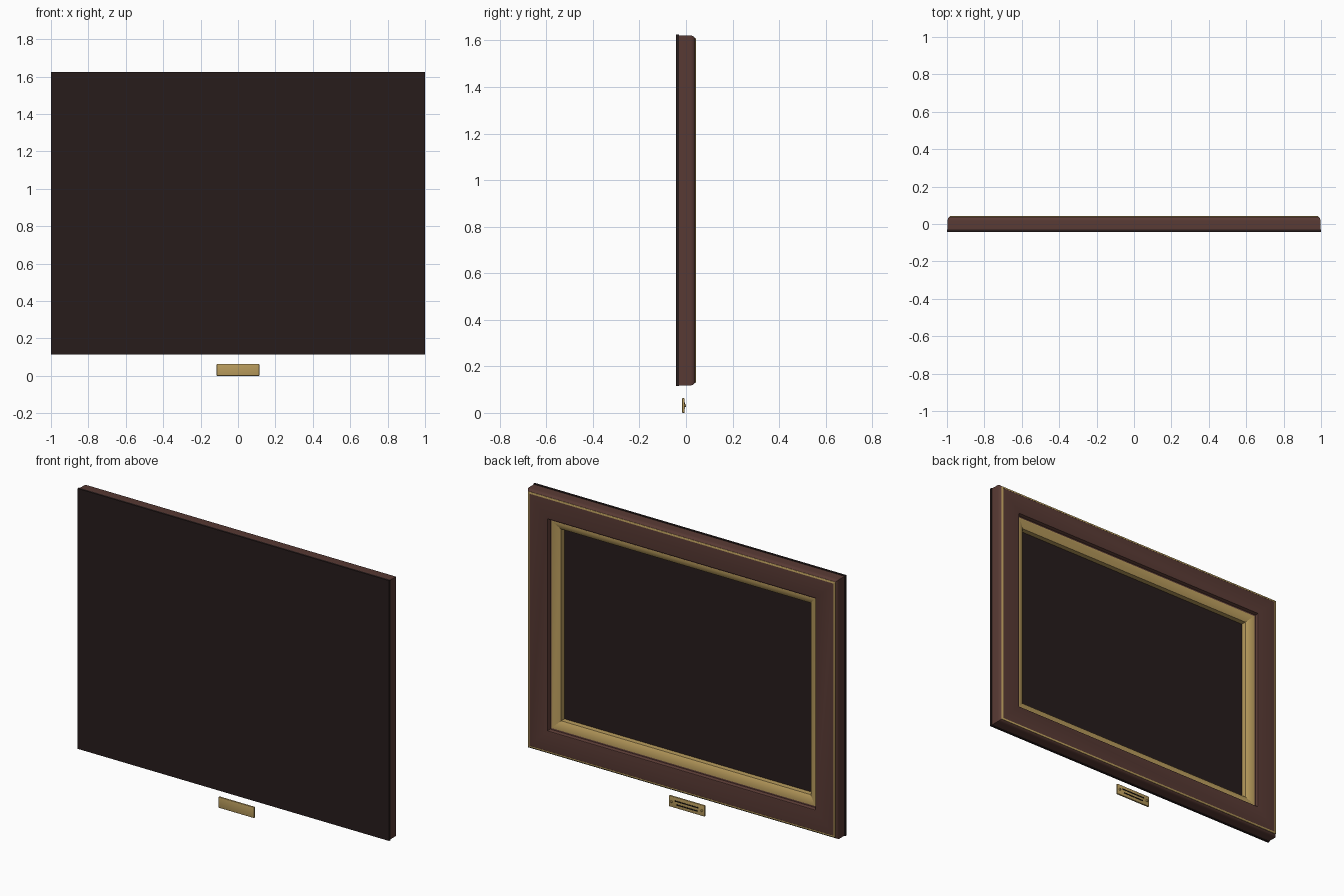
import bpy, bmesh, math

if "Cube" in bpy.data.objects:
    bpy.data.objects.remove(bpy.data.objects["Cube"])

def material(name, rgb):
    m = bpy.data.materials.new(name)
    m.diffuse_color = (*rgb, 1)
    m.use_nodes = True
    m.node_tree.nodes["Principled BSDF"].inputs["Base Color"].default_value = m.diffuse_color
    return m

WOOD = material("mahogany", (0.098, 0.042, 0.034))
GOLD = material("antique gold", (0.49, 0.335, 0.11))
DARK = material("dark panel", (0.020, 0.0115, 0.0112))
INK = material("black engraving", (0.008, 0.006, 0.005))

HX, Z0, Z1 = 1.0, 0.115, 1.625   # outer frame rectangle

def finish(name, bm, mat, angle=35):
    bmesh.ops.recalc_face_normals(bm, faces=bm.faces)
    me = bpy.data.meshes.new(name)
    bm.to_mesh(me)
    bm.free()
    ob = bpy.data.objects.new(name, me)
    bpy.context.collection.objects.link(ob)
    me.materials.append(mat)
    bpy.ops.object.select_all(action='DESELECT')
    ob.select_set(True)
    bpy.context.view_layer.objects.active = ob
    bpy.ops.object.shade_smooth_by_angle(angle=math.radians(angle))
    return ob

def moulding(name, profile, mat):
    """Sweep a closed (inset, y) profile round the rectangle with mitred corners."""
    bm = bmesh.new()
    rings = []
    for sx, top in ((-1, 0), (1, 0), (1, 1), (-1, 1)):
        rings.append([bm.verts.new((sx * (HX - d), y, Z1 - d if top else Z0 + d))
                      for d, y in profile])
    n = len(profile)
    for i in range(4):
        a, b = rings[i], rings[(i + 1) % 4]
        for j in range(n):
            k = (j + 1) % n
            bm.faces.new((a[j], a[k], b[k], b[j]))
    return finish(name, bm, mat)

def box(name, x, y, z, mat, bevel=0.0):
    bm = bmesh.new()
    bmesh.ops.create_cube(bm, size=1)
    for v in bm.verts:
        v.co = [lo + (c + 0.5) * (hi - lo) for c, (lo, hi) in zip(v.co, (x, y, z))]
    if bevel:
        bmesh.ops.bevel(bm, geom=bm.edges[:], offset=bevel, segments=3,
                        profile=0.5, affect='EDGES')
    return finish(name, bm, mat, 60 if bevel else 35)

# wooden frame: rounded outer edge, flat face, step down to the inner lip
e, r = 0.003, 0.024
arc = [(e + r - r * math.cos(t), 0.018 + r * math.sin(t))
       for t in (math.radians(15 * i) for i in range(7))]
moulding("wooden_frame",
         [(e, -0.037)] + arc +
         [(0.136, 0.042), (0.140, 0.040), (0.146, 0.024),
          (0.165, 0.018), (0.165, -0.037)], WOOD)

# thin gold line round the outer edge of the face
moulding("outer_gold_line",
         [(0.014, 0.030), (0.014, 0.0405), (0.017, 0.0425), (0.024, 0.0425), (0.024, 0.030)], GOLD)

# gold sloping lip round the picture, running down to the panel
moulding("inner_gold_lip",
         [(0.153, -0.037), (0.153, 0.022), (0.161, 0.022), (0.199, 0.0), (0.199, -0.037)], GOLD)

# dark board seen from behind and through the opening
box("backing_board", (-HX, HX), (-0.0425, -0.030), (Z0, Z1), DARK)

# small plaque below with engraved bars and screws
box("plaque", (-0.114, 0.114), (-0.017, -0.006), (0.0, 0.063), GOLD, 0.003)
for name, w, z in (("upper", 0.076, 0.041), ("lower", 0.068, 0.021)):
    box(name + "_engraved_bar", (-w, w), (-0.007, -0.004), (z - 0.003, z + 0.003), INK)
for side, sx in (("left", -1), ("right", 1)):
    bm = bmesh.new()
    bmesh.ops.create_cone(bm, cap_ends=True, segments=16,
                          radius1=0.007, radius2=0.005, depth=0.008)
    for v in bm.verts:
        x, y, z = v.co
        v.co = (sx * 0.097 + x, -0.003 + z, 0.0315 + y)
    finish(side + "_screw", bm, GOLD)
